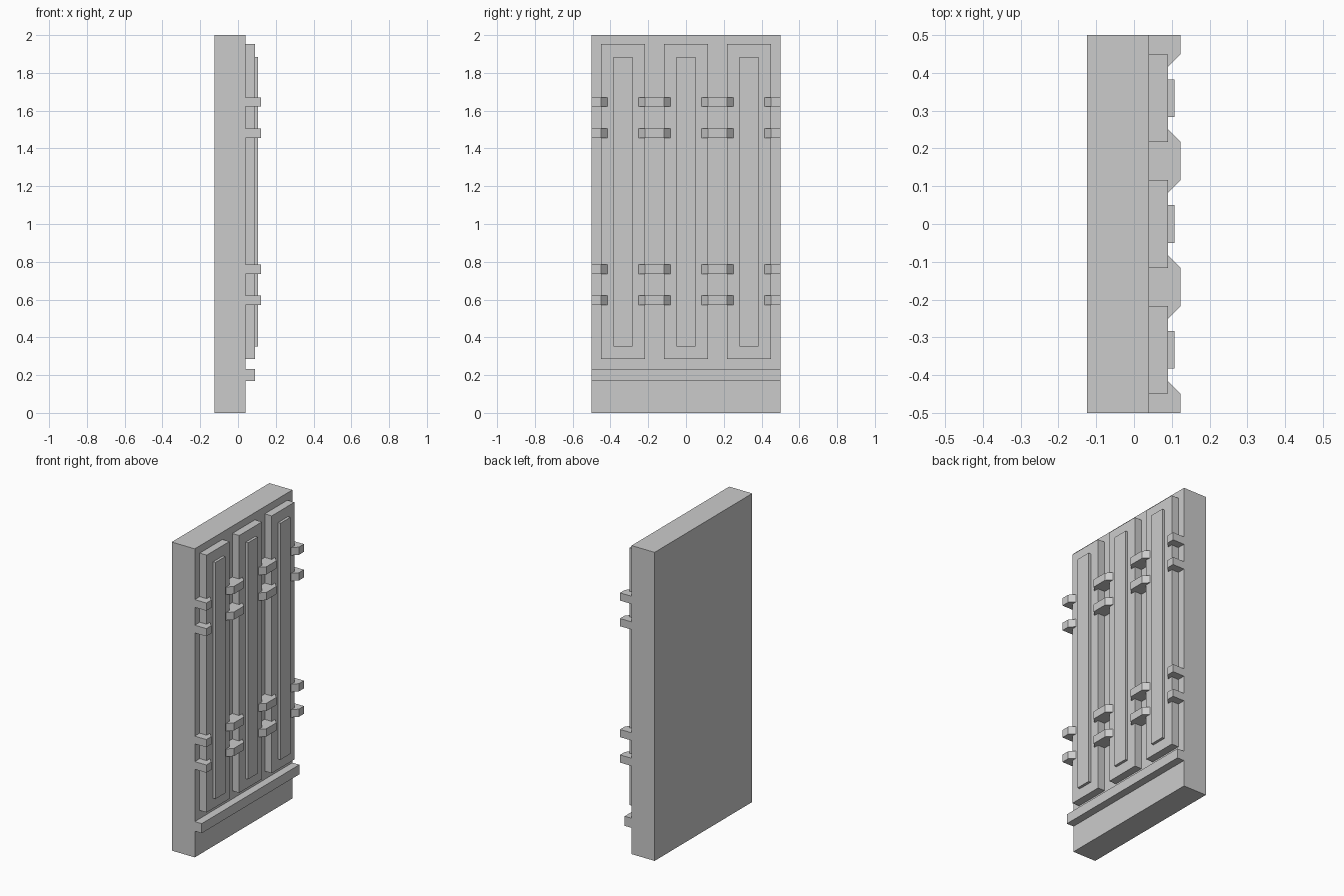
import bpy

cube = bpy.data.objects.get("Cube")
if cube:
    bpy.data.objects.remove(cube, do_unlink=True)

grey = bpy.data.materials.new("plain grey")
grey.use_nodes = True
colour = (0.6, 0.6, 0.6, 1)
grey.diffuse_color = colour
grey.node_tree.nodes["Principled BSDF"].inputs["Base Color"].default_value = colour


def prism(name, outline, z0, z1):
    """Extrude a counter-clockwise outline in x, y between two heights."""
    n = len(outline)
    verts = [(x, y, z) for z in (z0, z1) for x, y in outline]
    faces = [tuple(reversed(range(n))), tuple(range(n, 2 * n))]
    faces += [(i, (i + 1) % n, (i + 1) % n + n, i + n) for i in range(n)]
    mesh = bpy.data.meshes.new(name)
    mesh.from_pydata(verts, [], faces)
    mesh.materials.append(grey)
    obj = bpy.data.objects.new(name, mesh)
    bpy.context.collection.objects.link(obj)
    return obj


def box(name, x0, x1, y0, y1, z0, z1):
    return prism(name, [(x0, y0), (x1, y0), (x1, y1), (x0, y1)], z0, z1)


BACK, WALL, PANEL, FRONT = -0.125, 0.04, 0.09, 0.123
SUNK = 0.03  # parts start slightly inside the slab

# Wall slab and the ledge along its foot
box("wall_slab", BACK, WALL, -0.5, 0.5, 0, 2)
box("bottom_ledge", SUNK, PANEL, -0.5, 0.5, 0.17, 0.232)

# Three tall panels, each with a raised strip
for side, y in (("right", -0.333), ("middle", 0), ("left", 0.333)):
    box(side + "_panel", SUNK, PANEL, y - 0.116, y + 0.116, 0.285, 1.953)
    box(side + "_raised_strip", PANEL - 0.01, 0.107, y - 0.05, y + 0.05, 0.352, 1.885)

# Chamfered clips bridging the gaps, with half clips at both edges
OUTER, INNER = 0.084, 0.051
for row, z in enumerate((0.596, 0.761, 1.48, 1.646)):
    for col, y in enumerate((-0.5, -0.167, 0.167, 0.5)):
        low, high = col > 0, col < 3
        outline = [(SUNK, y - OUTER * low), (PANEL, y - OUTER * low),
                   (FRONT, y - INNER * low), (FRONT, y + INNER * high),
                   (PANEL, y + OUTER * high), (SUNK, y + OUTER * high)]
        prism(f"clip_{row + 1}_{col + 1}", outline, z - 0.025, z + 0.025)
